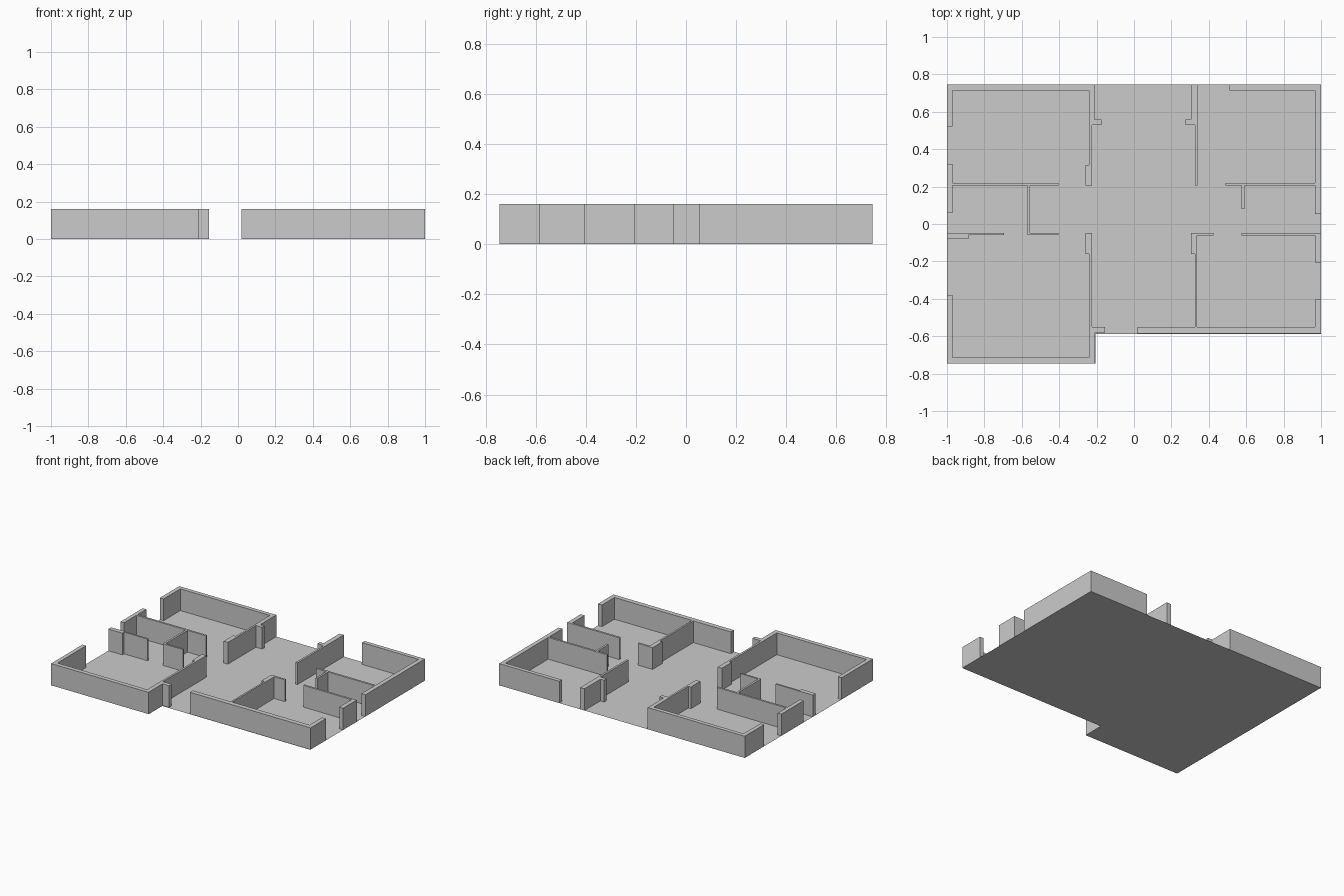
import bpy

H = 0.16  # wall height


def add_object(name, verts, faces):
    mesh = bpy.data.meshes.new(name)
    mesh.from_pydata(verts, [], faces)
    mesh.update()
    obj = bpy.data.objects.new(name, mesh)
    bpy.context.collection.objects.link(obj)
    return obj


def wall(name, outline):
    """Extrude a counter-clockwise footprint up from the floor; the floor closes it below."""
    n = len(outline)
    verts = [(x, y, 0) for x, y in outline] + [(x, y, H) for x, y in outline]
    faces = [(i, (i + 1) % n, (i + 1) % n + n, i + n) for i in range(n)]
    faces.append(tuple(range(n, 2 * n)))
    return add_object(name, verts, faces)


# Floor: thin sheet with the front left room projecting forward
floor = [(-1, -.745), (-.205, -.745), (-.205, -.588), (1, -.588), (1, .745), (-1, .745)]
add_object("floor", [(x, y, 0) for x, y in floor], [tuple(range(len(floor)))])

# Back left room with door jamb and entrance stub
wall("back_left_room_wall", [
    (-1, .745), (-1, .52), (-.97, .52), (-.97, .715), (-.24, .715),
    (-.24, .315), (-.26, .315), (-.26, .205), (-.225, .205), (-.225, .53),
    (-.175, .53), (-.175, .56), (-.21, .56), (-.21, .745)])

# Left corridor partitions
wall("left_corridor_wall", [
    (-1, .32), (-1, .06), (-.97, .06), (-.97, .205), (-.57, .205),
    (-.57, -.06), (-.405, -.06), (-.405, -.047), (-.555, -.047),
    (-.555, .205), (-.405, .205), (-.405, .22), (-.97, .22), (-.97, .32)])

# Short partition between left corridor and front left room
wall("left_partition", [
    (-1, -.08), (-.885, -.08), (-.885, -.06), (-.695, -.06),
    (-.695, -.047), (-1, -.047)])

# Front left room
wall("front_left_room_wall", [
    (-1, -.38), (-1, -.745), (-.208, -.745), (-.208, -.58), (-.155, -.58),
    (-.155, -.55), (-.225, -.55), (-.225, -.047), (-.26, -.047),
    (-.26, -.16), (-.24, -.16), (-.24, -.713), (-.97, -.713), (-.97, -.38)])

# Front right room
wall("front_right_room_wall", [
    (.02, -.585), (1, -.585), (1, -.405), (.968, -.405), (.968, -.55),
    (.338, -.55), (.338, -.062), (.425, -.062), (.425, -.047), (.305, -.047),
    (.305, -.16), (.325, -.16), (.325, -.55), (.02, -.55)])

# Short partition on the right with its outer pier
wall("right_partition", [
    (.575, -.062), (.968, -.062), (.968, -.205), (1, -.205),
    (1, -.047), (.575, -.047)])

# Back right room with a small spur
wall("back_right_room_wall", [
    (.51, .745), (.51, .715), (.968, .715), (.968, .22), (.49, .22),
    (.49, .205), (.575, .205), (.575, .08), (.59, .08), (.59, .205),
    (.968, .205), (.968, .053), (1, .053), (1, .745)])

# Wall between hall and back right room
wall("hall_wall", [
    (.305, .745), (.305, .56), (.275, .56), (.275, .53), (.325, .53),
    (.325, .205), (.34, .205), (.34, .745)])
